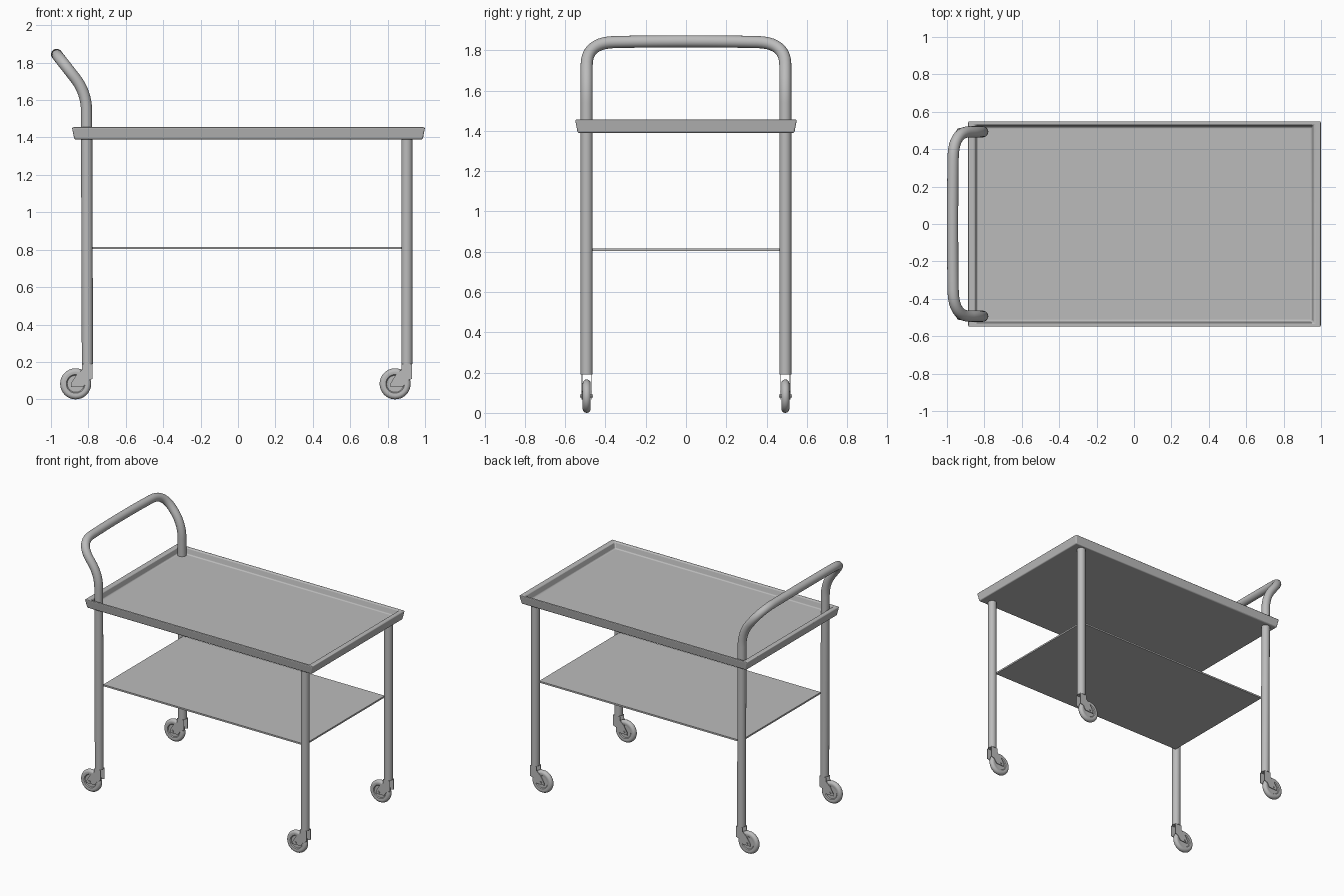
import bpy, bmesh, math
from mathutils import Vector, Matrix

cube = bpy.data.objects.get("Cube")
if cube:
    bpy.data.objects.remove(cube, do_unlink=True)

grey = bpy.data.materials.new("plain grey")
grey.use_nodes = True
GREY = (0.5, 0.5, 0.5, 1)
grey.diffuse_color = GREY
grey.node_tree.nodes["Principled BSDF"].inputs["Base Color"].default_value = GREY


def finish(name, bm, smooth=True, bevel=0):
    bmesh.ops.recalc_face_normals(bm, faces=bm.faces)
    mesh = bpy.data.meshes.new(name)
    bm.to_mesh(mesh)
    bm.free()
    mesh.materials.append(grey)
    ob = bpy.data.objects.new(name, mesh)
    bpy.context.collection.objects.link(ob)
    if bevel:
        mod = ob.modifiers.new("soft edges", "BEVEL")
        mod.width, mod.segments = bevel, 3
    if smooth:
        bpy.ops.object.select_all(action="DESELECT")
        ob.select_set(True)
        bpy.context.view_layer.objects.active = ob
        bpy.ops.object.shade_smooth_by_angle(angle=math.radians(40))
    return ob


def loft(bm, rings, closed=False):
    """Skin a list of vertex rings; cap the ends unless closed."""
    rows = [[bm.verts.new(p) for p in ring] for ring in rings]
    pairs = list(zip(rows, rows[1:]))
    if closed:
        pairs.append((rows[-1], rows[0]))
    for a, b in pairs:
        for i in range(len(a)):
            j = (i + 1) % len(a)
            bm.faces.new((a[i], a[j], b[j], b[i]))
    if not closed:
        bm.faces.new(rows[0])
        bm.faces.new(rows[-1])


def rect(x0, x1, y, z):
    return [(x0, -y, z), (x1, -y, z), (x1, y, z), (x0, y, z)]


def fillet(points, sizes, steps=10):
    """Round the inner corners of a path."""
    pts = [Vector(p) for p in points]
    out = [pts[0]]
    for i, size in enumerate(sizes, 1):
        p = pts[i]
        a = p + (pts[i - 1] - p).normalized() * size
        b = p + (pts[i + 1] - p).normalized() * size
        for k in range(steps + 1):
            t = k / steps
            out.append(a * (1 - t) ** 2 + p * 2 * t * (1 - t) + b * t * t)
    return out + [pts[-1]]


def tube(name, path, radius, sides=20):
    bm = bmesh.new()
    rings, normal = [], None
    for i, p in enumerate(path):
        d = (path[min(i + 1, len(path) - 1)] - path[max(i - 1, 0)]).normalized()
        normal = normal or Vector((1, 0, 0))
        normal = (normal - d * normal.dot(d)).normalized()
        side = d.cross(normal)
        angles = [2 * math.pi * k / sides for k in range(sides)]
        rings.append([p + (normal * math.cos(a) + side * math.sin(a)) * radius for a in angles])
    loft(bm, rings)
    return finish(name, bm)


LEG_Y, LEG_R, LEG_BASE = 0.493, 0.03, 0.19
BACK_X, FRONT_X = -0.805, 0.903

# Tray with a raised, slightly flared rim
bm = bmesh.new()
loft(bm, [rect(-0.875, 0.988, 0.538, 1.39), rect(-0.888, 1.0, 0.55, 1.455),
          rect(-0.85, 0.962, 0.53, 1.455), rect(-0.84, 0.95, 0.518, 1.41)])
finish("tray", bm, bevel=0.007)

# Thin lower shelf
bm = bmesh.new()
loft(bm, [rect(-0.785, 0.885, 0.475, 0.803), rect(-0.785, 0.885, 0.475, 0.815)])
finish("lower_shelf", bm, smooth=False)

# Bent tube forming both handle legs and the push bar
half = [(BACK_X, LEG_Y, LEG_BASE), (-0.81, LEG_Y, 1.64), (-0.965, LEG_Y, 1.838)]
mirrored = [(x, -y, z) for x, y, z in reversed(half)]
tube("handle_and_legs", fillet(half + [(-0.972, 0, 1.847)] + mirrored,
                               [0.1, 0.14, 0.3, 0.14, 0.1]), LEG_R)

# Straight legs at the other end
for side, s in (("left", 1), ("right", -1)):
    tube("straight_leg_" + side,
         [Vector((FRONT_X, s * LEG_Y, z)) for z in (LEG_BASE, 1.4)], LEG_R)


def lathe_y(name, profile, centre, sides=32):
    """Revolve (radius, y) points about the y axis."""
    bm = bmesh.new()
    c = Vector(centre)
    rings = [[c + Vector((r * math.cos(a), y, r * math.sin(a)))
              for a in (2 * math.pi * k / sides for k in range(sides))] for r, y in profile]
    loft(bm, rings)
    return finish(name, bm)


# Trailing casters: tyre and hub, fork plates, axle
tyre = [(0.063 + 0.02 * math.sin(a), -0.02 * math.cos(a))
        for a in (math.pi * k / 10 for k in range(11))]
wheel = [(0.045, -0.012), (0.05, -0.018)] + tyre + [(0.05, 0.018), (0.045, 0.012)]
fork = [(-0.028, 0.19), (0.028, 0.19), (0.028, 0.11), (0.0, 0.1),
        (-0.02, 0.068), (-0.088, 0.066), (-0.088, 0.085), (-0.06, 0.13), (-0.028, 0.16)]
for end, x in (("handle", BACK_X), ("straight", FRONT_X)):
    for side, s in (("left", 1), ("right", -1)):
        tag = end + "_" + side
        y = s * LEG_Y
        hub = (x - 0.063, y, 0.083)
        lathe_y("wheel_" + tag, wheel, hub)
        lathe_y("axle_" + tag, [(0.008, -0.032), (0.008, 0.032)], hub, 10)
        bm = bmesh.new()
        for offset in (-0.025, 0.021):
            loft(bm, [[(x + px, y + offset + t, pz) for px, pz in fork] for t in (0, 0.004)])
        finish("fork_" + tag, bm, smooth=False)
